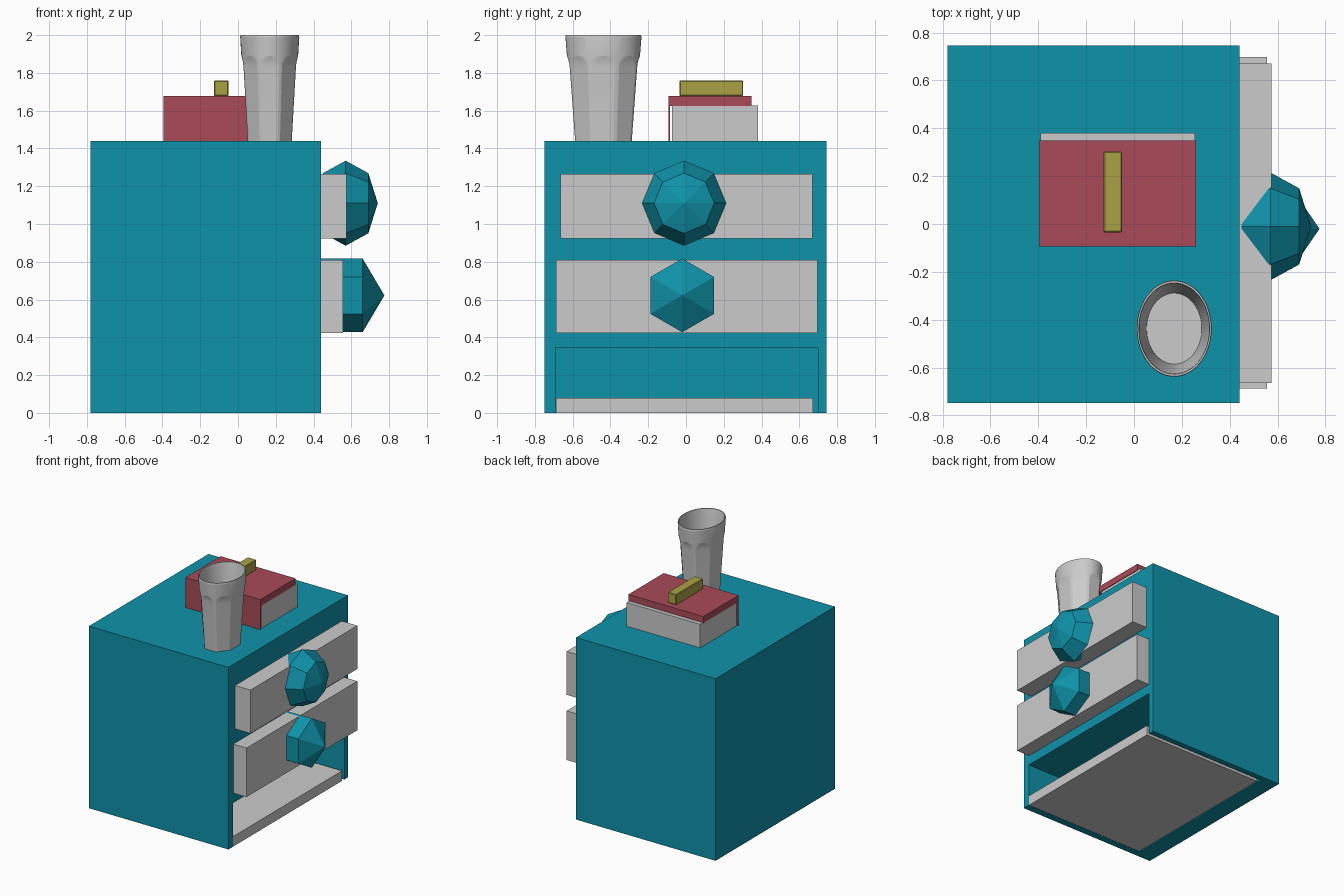
import bpy, bmesh, math
from mathutils import Matrix, Vector

if "Cube" in bpy.data.objects:
    bpy.data.objects.remove(bpy.data.objects["Cube"])


def material(name, rgb):
    m = bpy.data.materials.new(name)
    m.diffuse_color = (*rgb, 1)
    m.use_nodes = True
    m.node_tree.nodes["Principled BSDF"].inputs["Base Color"].default_value = m.diffuse_color
    return m


TEAL = material("teal", (0.005, 0.29, 0.40))
RED = material("red", (0.40, 0.07, 0.10))
YELLOW = material("yellow", (0.41, 0.36, 0.06))


def finish(name, bm, mat=None):
    bmesh.ops.recalc_face_normals(bm, faces=bm.faces[:])
    me = bpy.data.meshes.new(name)
    bm.to_mesh(me)
    bm.free()
    ob = bpy.data.objects.new(name, me)
    bpy.context.collection.objects.link(ob)
    if mat:
        me.materials.append(mat)
    return ob


def box(name, x, y, z, mat=None, bevel=0):
    """Box from (min, max) ranges."""
    bm = bmesh.new()
    bmesh.ops.create_cube(bm, size=1)
    for v in bm.verts:
        v.co = Vector([(r[0] + r[1]) / 2 + c * (r[1] - r[0]) for r, c in zip((x, y, z), v.co)])
    if bevel:
        bmesh.ops.bevel(bm, geom=bm.edges[:], offset=bevel, segments=1, affect='EDGES')
    return finish(name, bm, mat)


def knob(name, center, radius, depth, sides, rings):
    """Low-poly sphere with its pole along x."""
    bm = bmesh.new()
    bmesh.ops.create_uvsphere(bm, u_segments=sides, v_segments=rings, radius=1)
    turn = Matrix.Rotation(math.pi / 2, 4, 'X') @ Matrix.Rotation(math.pi / 2, 4, 'Y')
    for v in bm.verts:
        # pole z -> x, first ring vertex -> y
        a, b, p = v.co
        v.co = Vector(center) + Vector((p * depth, a * radius, b * radius))
    return finish(name, bm, TEAL)


# cabinet with an open bay at the bottom
cabinet = box("cabinet", (-0.78, 0.44), (-0.748, 0.745), (0, 1.44), TEAL)
cutter = box("bay_cutter", (-0.64, 0.8), (-0.69, 0.70), (-0.2, 0.345))
cutter.hide_render = True
mod = cabinet.modifiers.new("bay", 'BOOLEAN')
mod.operation = 'DIFFERENCE'
mod.solver = 'EXACT'
mod.object = cutter
bpy.context.view_layer.objects.active = cabinet
bpy.ops.object.modifier_apply(modifier=mod.name)
bpy.data.objects.remove(cutter)

# drawers and floor board
box("upper_drawer", (0.40, 0.575), (-0.665, 0.67), (0.922, 1.265))
box("middle_drawer", (0.40, 0.556), (-0.687, 0.697), (0.422, 0.81))
box("floor_board", (-0.63, 0.44), (-0.688, 0.672), (0, 0.08))

# knobs
knob("upper_knob", (0.57, -0.01, 1.11), 0.225, 0.17, 8, 4)
knob("middle_knob", (0.545, -0.02, 0.622), 0.225, 0.23, 6, 3)

# book: pages, cover, spine, and a small bar on top
box("book_pages", (-0.39, 0.255), (-0.073, 0.38), (1.44, 1.627))
box("book_cover", (-0.395, 0.26), (-0.093, 0.348), (1.625, 1.677), RED)
box("book_spine", (-0.395, 0.26), (-0.093, -0.084), (1.44, 1.63), RED)
box("bar", (-0.127, -0.05), (-0.035, 0.303), (1.677, 1.76), YELLOW, 0.005)

# fluted oval glass
SEG, FLUTES, WIDE = 96, 8, math.radians(19)
Z0, Z1, ARCH0, ARCH1 = 1.44, 2.0, 1.83, 1.89


def outer(z, t):
    r = 0.785 + 0.215 * (z - Z0) / (Z1 - Z0)
    if z >= ARCH1:
        return r
    k = max(0, (z - ARCH0) / (ARCH1 - ARCH0))
    w = WIDE * math.sqrt(1 - k * k)
    step = 2 * math.pi / FLUTES
    d = abs((t + step / 2) % step - step / 2)
    return r * math.cos(w) / math.cos(d) if d < w else r


levels = [Z0, 1.57, 1.70, ARCH0]
levels += [ARCH0 + (ARCH1 - ARCH0) * math.sin(i * math.pi / 16) for i in range(1, 9)]
levels += [1.895, 1.99]
profile = [(z, None) for z in levels]
profile += [(2.0, 0.985), (2.0, 0.945), (1.99, 0.93), (1.48, 0.733)]
bm = bmesh.new()
loops = []
for z, fixed in profile:
    ring = []
    for i in range(SEG):
        t = 2 * math.pi * i / SEG
        r = fixed or outer(z, t)
        ring.append(bm.verts.new((0.168 + 0.157 * r * math.cos(t), -0.437 + 0.202 * r * math.sin(t), z)))
    loops.append(ring)
for a, b in zip(loops, loops[1:]):
    for i in range(SEG):
        j = (i + 1) % SEG
        bm.faces.new((a[i], a[j], b[j], b[i]))
bm.faces.new(loops[0][::-1])
bm.faces.new(loops[-1])
glass = finish("glass", bm)
bpy.ops.object.select_all(action='DESELECT')
glass.select_set(True)
bpy.context.view_layer.objects.active = glass
bpy.ops.object.shade_smooth_by_angle(angle=math.radians(14))
